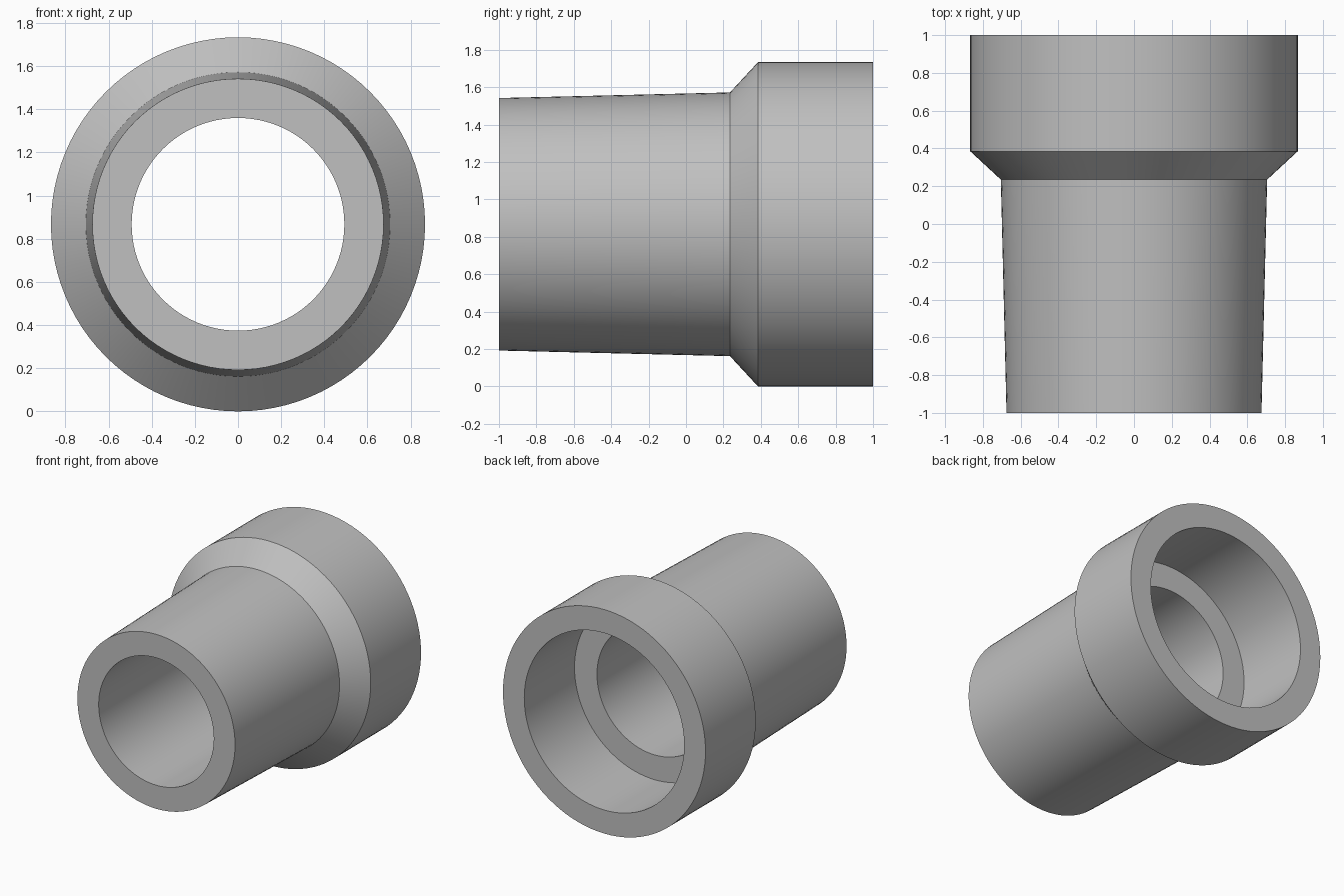
import bpy
import bmesh
from math import radians
from mathutils import Matrix, Vector

cube = bpy.data.objects.get("Cube")
if cube:
    bpy.data.objects.remove(cube, do_unlink=True)

SIDES = 96
AXIS_HEIGHT = 0.867

# Closed wall section as (radius, y): tapered spigot, flare, collar, socket, bore
SECTION = [
    (0.675, -1.0), (0.705, 0.235), (0.867, 0.385), (0.867, 1.0),
    (0.685, 1.0), (0.685, 0.385), (0.493, 0.385), (0.493, -1.0),
]

grey = bpy.data.materials.new("plain grey")
grey.use_nodes = True
colour = (0.53, 0.53, 0.53, 1.0)
grey.diffuse_color = colour
grey.node_tree.nodes["Principled BSDF"].inputs["Base Color"].default_value = colour

# Revolve the section around the y axis
bm = bmesh.new()
rings = []
for i in range(SIDES):
    turn = Matrix.Rotation(radians(360 * i / SIDES), 3, 'Y')
    rings.append([bm.verts.new(turn @ Vector((0, y, r))) for r, y in SECTION])
for i, ring in enumerate(rings):
    following = rings[(i + 1) % SIDES]
    for j in range(len(SECTION)):
        k = (j + 1) % len(SECTION)
        bm.faces.new((ring[j], ring[k], following[k], following[j]))
bmesh.ops.recalc_face_normals(bm, faces=bm.faces)

mesh = bpy.data.meshes.new("pipe_reducer")
bm.to_mesh(mesh)
bm.free()
mesh.materials.append(grey)
pipe = bpy.data.objects.new("pipe_reducer", mesh)
pipe.location.z = AXIS_HEIGHT
bpy.context.collection.objects.link(pipe)

# Smooth the round walls and keep the rims crisp
bpy.ops.object.select_all(action='DESELECT')
pipe.select_set(True)
bpy.context.view_layer.objects.active = pipe
bpy.ops.object.shade_smooth_by_angle(angle=radians(30))
